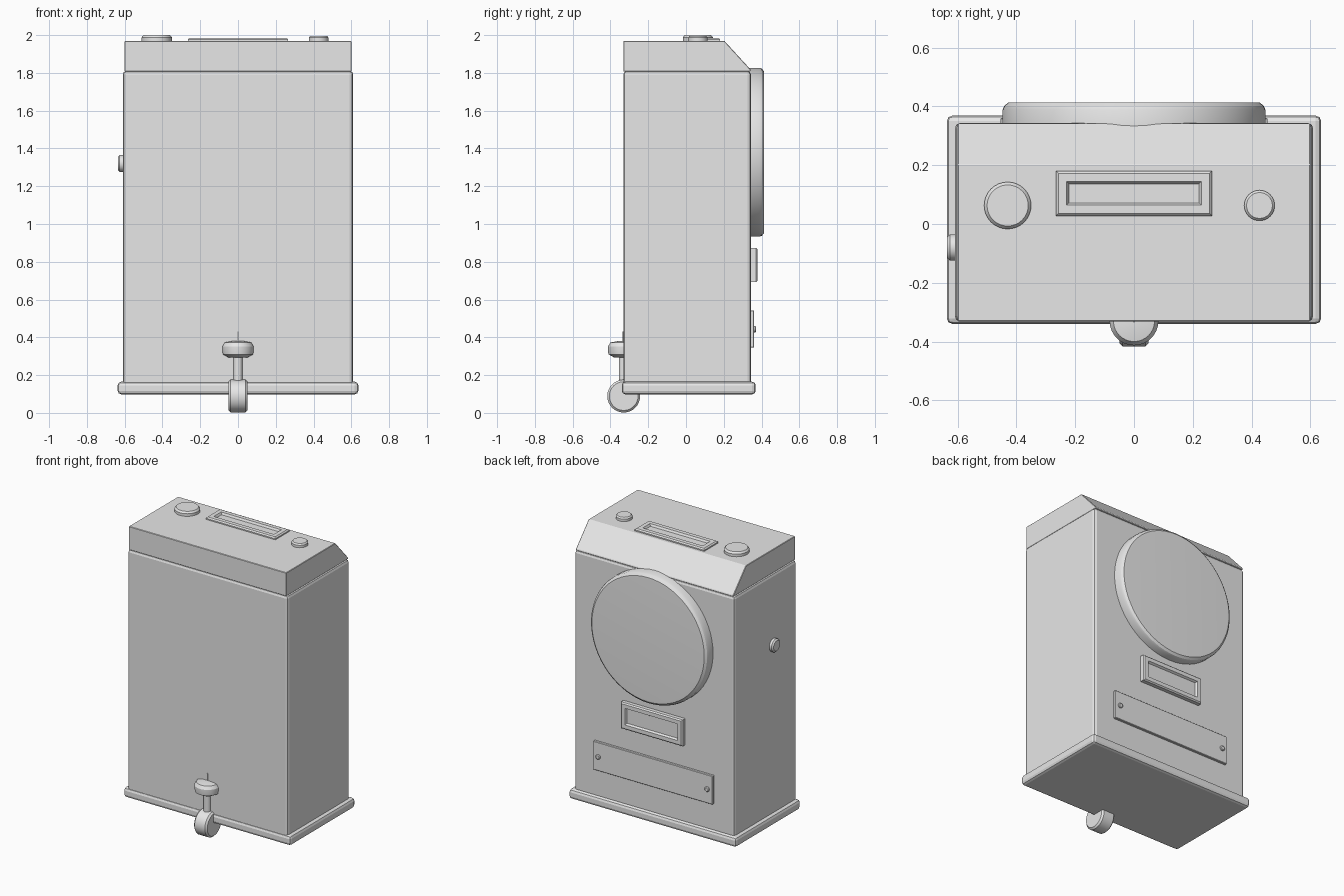
import bpy, bmesh, math
from mathutils import Matrix

if "Cube" in bpy.data.objects:
    bpy.data.objects.remove(bpy.data.objects["Cube"])

grey = bpy.data.materials.new("plain grey")
grey.diffuse_color = (0.8, 0.8, 0.8, 1)
grey.use_nodes = True
grey.node_tree.nodes["Principled BSDF"].inputs["Base Color"].default_value = grey.diffuse_color


def finish(name, bm, bevel=0, segments=1, smooth=False):
    bmesh.ops.recalc_face_normals(bm, faces=bm.faces)
    mesh = bpy.data.meshes.new(name)
    bm.to_mesh(mesh)
    bm.free()
    ob = bpy.data.objects.new(name, mesh)
    bpy.context.collection.objects.link(ob)
    mesh.materials.append(grey)
    if bevel:
        m = ob.modifiers.new("bevel", 'BEVEL')
        m.width, m.segments = bevel, segments
        m.limit_method = 'ANGLE'
    if smooth:
        bpy.ops.object.select_all(action='DESELECT')
        ob.select_set(True)
        bpy.context.view_layer.objects.active = ob
        bpy.ops.object.shade_smooth_by_angle(angle=math.radians(30))
    return ob


def box(name, x, y, z, bevel=0, segments=1):
    """Box from (min, max) ranges."""
    bm = bmesh.new()
    bmesh.ops.create_cube(bm, size=1)
    for v in bm.verts:
        v.co = [(r[0] + r[1]) / 2 + c * (r[1] - r[0]) for r, c in zip((x, y, z), v.co)]
    return finish(name, bm, bevel, segments)


def lathe(name, profile, origin, axis='Z', sides=32):
    """Closed turned solid; profile is (radius, distance along axis)."""
    bm = bmesh.new()
    rings = [[bm.verts.new((r * math.cos(2 * math.pi * i / sides),
                            r * math.sin(2 * math.pi * i / sides), h))
              for i in range(sides)] for r, h in profile]
    for a, b in zip(rings, rings[1:]):
        for i in range(sides):
            j = (i + 1) % sides
            bm.faces.new((a[i], a[j], b[j], b[i]))
    bm.faces.new(rings[0])
    bm.faces.new(rings[-1])
    turn = {'Z': Matrix.Identity(4),
            'Y': Matrix.Rotation(-math.pi / 2, 4, 'X'),
            'X': Matrix.Rotation(math.pi / 2, 4, 'Y')}[axis]
    bmesh.ops.transform(bm, matrix=Matrix.Translation(origin) @ turn, verts=bm.verts)
    return finish(name, bm, smooth=True)


def frame(name, w, h, border, depth, recess, origin, axis='Z'):
    """Rectangular plate with chamfered rim and a sunken panel."""
    bm = bmesh.new()
    c = 0.008
    steps = [(0, 0), (0, depth - c), (c, depth), (border, depth), (border + c, depth - recess)]
    loops = [[bm.verts.new((sx * (w / 2 - i), sy * (h / 2 - i), d))
              for sx, sy in ((-1, -1), (1, -1), (1, 1), (-1, 1))] for i, d in steps]
    for a, b in zip(loops, loops[1:]):
        for i in range(4):
            j = (i + 1) % 4
            bm.faces.new((a[i], a[j], b[j], b[i]))
    bm.faces.new(loops[0])
    bm.faces.new(loops[-1])
    turn = Matrix.Identity(4) if axis == 'Z' else Matrix.Rotation(-math.pi / 2, 4, 'X')
    bmesh.ops.transform(bm, matrix=Matrix.Translation(origin) @ turn, verts=bm.verts)
    return finish(name, bm)


# case and base plate
box("case_body", (-0.61, 0.61), (-0.332, 0.344), (0.13, 1.81), 0.019, 2)
box("base_plate", (-0.637, 0.637), (-0.34, 0.369), (0.098, 0.165), 0.019, 2)

# lid with sloping back edge
bm = bmesh.new()
side = [(-0.332, 1.808), (0.342, 1.808), (0.342, 1.818), (0.203, 1.97), (-0.332, 1.97)]
f = bm.faces.new([bm.verts.new((-0.6, y, z)) for y, z in side])
ext = bmesh.ops.extrude_face_region(bm, geom=[f])
bmesh.ops.translate(bm, vec=(1.2, 0, 0),
                    verts=[v for v in ext["geom"] if isinstance(v, bmesh.types.BMVert)])
finish("lid", bm, 0.003)

# lid controls
lathe("large_top_button", [(0.08, -0.01), (0.08, 0.018), (0.07, 0.03)], (-0.43, 0.063, 1.97))
lathe("small_top_button", [(0.052, -0.01), (0.052, 0.017), (0.044, 0.026)], (0.427, 0.063, 1.97))
frame("top_window", 0.53, 0.152, 0.036, 0.017, 0.014, (0, 0.104, 1.969))

# large round dial on the back
lathe("dial", [(0.447, -0.02), (0.447, 0.045), (0.442, 0.058), (0.428, 0.069), (0.41, 0.07)],
      (0, 0.344, 1.38), 'Y', 64)

# label holder and screwed plate below the dial
frame("label_holder", 0.47, 0.182, 0.034, 0.036, 0.014, (0, 0.342, 0.783), 'Y')
box("lower_plate", (-0.455, 0.455), (0.335, 0.361), (0.345, 0.542), 0.003)
for s, label in ((-1, "left"), (1, "right")):
    lathe(label + "_plate_screw", [(0.017, 0), (0.017, 0.01), (0.012, 0.014)],
          (s * 0.415, 0.357, 0.443), 'Y', 16)

# side button
lathe("side_button", [(0.035, -0.027), (0.045, -0.018), (0.045, 0.01)],
      (-0.609, -0.08, 1.32), 'X', 24)

# front wheel, stem and knob
lathe("front_wheel", [(0.076, -0.05), (0.087, -0.039), (0.087, 0.039), (0.076, 0.05)],
      (0, -0.33, 0.089), 'X')
lathe("front_stem", [(0.024, 0.1), (0.024, 0.31)], (0, -0.332, 0), 'Z', 24)
lathe("front_knob", [(0.05, 0.293), (0.08, 0.31), (0.083, 0.33), (0.083, 0.352),
                     (0.07, 0.373), (0.03, 0.38)], (0, -0.33, 0))
lathe("knob_pin", [(0.004, 0.375), (0.004, 0.43)], (0, -0.331, 0), 'Z', 8)
